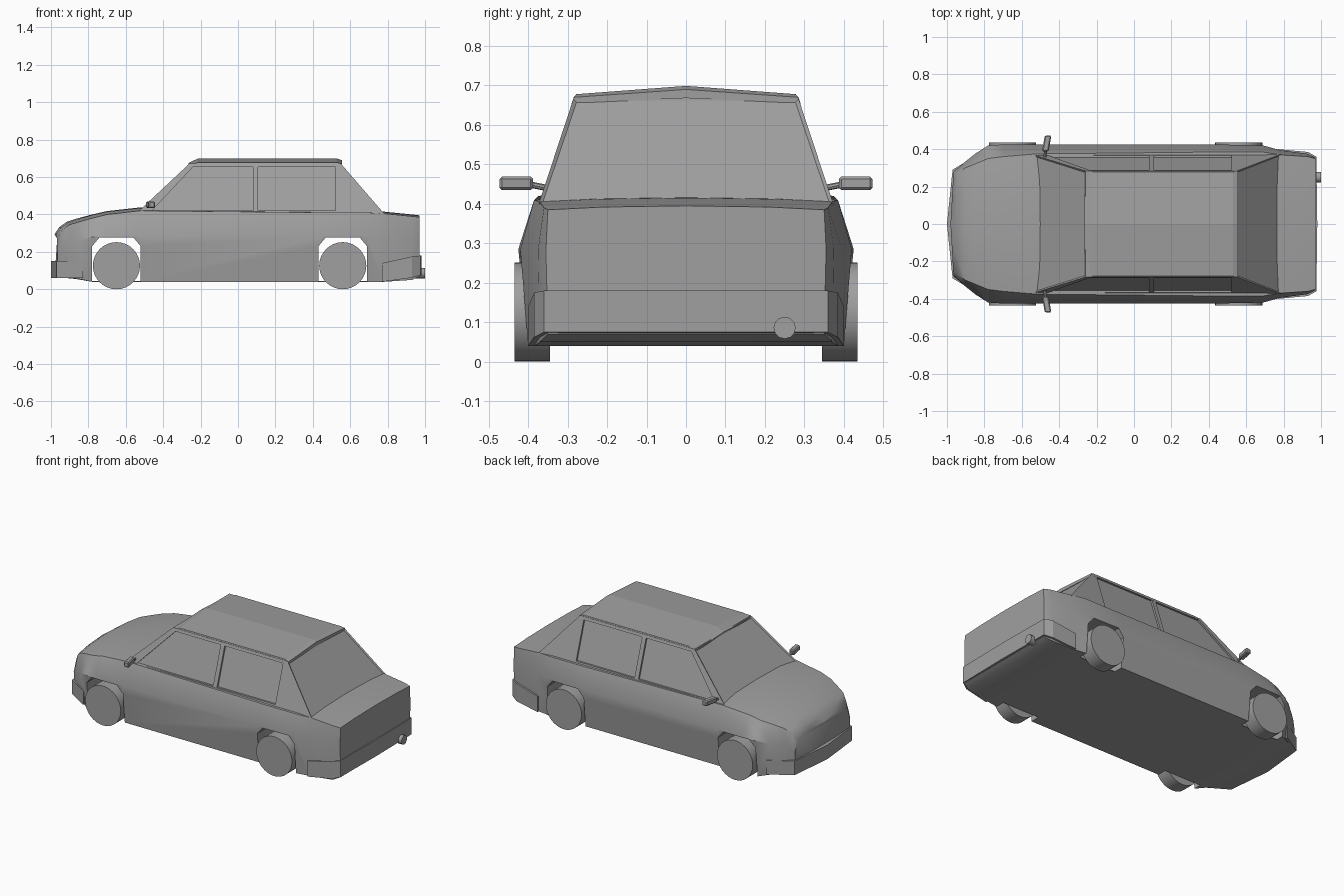
import bpy, bmesh, math
from mathutils import Vector

cube = bpy.data.objects.get("Cube")
if cube:
    bpy.data.objects.remove(cube, do_unlink=True)

grey = bpy.data.materials.new("body_grey")
grey.use_nodes = True
COLOUR = (0.35, 0.35, 0.35, 1)
grey.diffuse_color = COLOUR
grey.node_tree.nodes["Principled BSDF"].inputs["Base Color"].default_value = COLOUR


def finish(name, bm):
    bmesh.ops.recalc_face_normals(bm, faces=bm.faces)
    mesh = bpy.data.meshes.new(name)
    bm.to_mesh(mesh)
    bm.free()
    mesh.materials.append(grey)
    ob = bpy.data.objects.new(name, mesh)
    bpy.context.collection.objects.link(ob)
    return ob


def loft(name, rings):
    """Skin closed rings of equal length and cap both ends."""
    bm = bmesh.new()
    loops = [[bm.verts.new(p) for p in ring] for ring in rings]
    n = len(loops[0])
    for a, b in zip(loops, loops[1:]):
        for i in range(n):
            j = (i + 1) % n
            bm.faces.new((a[i], a[j], b[j], b[i]))
    bm.faces.new(loops[0])
    bm.faces.new(loops[-1])
    return finish(name, bm)


def activate(ob):
    bpy.ops.object.select_all(action='DESELECT')
    ob.select_set(True)
    bpy.context.view_layer.objects.active = ob


def smooth(ob, degrees):
    activate(ob)
    bpy.ops.object.shade_smooth_by_angle(angle=math.radians(degrees))


def cut(ob, cutter):
    cutter.hide_render = True
    mod = ob.modifiers.new("cut", 'BOOLEAN')
    mod.operation, mod.object, mod.solver = 'DIFFERENCE', cutter, 'EXACT'
    activate(ob)
    bpy.ops.object.modifier_apply(modifier=mod.name)
    bpy.data.objects.remove(cutter, do_unlink=True)


def mirrored(half):
    """Complete a left half outline (y first) with its right half."""
    return half + [(-y, z) for y, z in reversed(half) if y > 0]


# Lower body: x, floor z, floor width, waist width, waist z, shoulder width, shoulder z, top z
STATIONS = [
    (-.965, .06, .27, .28, .20, .25, .27, .295),
    (-.94, .06, .29, .30, .24, .27, .315, .332),
    (-.90, .06, .32, .335, .25, .30, .345, .36),
    (-.85, .055, .345, .375, .26, .32, .36, .377),
    (-.78, .04, .39, .42, .28, .35, .38, .40),
    (-.70, .04, .395, .425, .285, .36, .40, .418),
    (-.52, .04, .40, .425, .285, .375, .42, .438),
    (.45, .04, .40, .425, .285, .385, .41, .42),
    (.69, .04, .40, .42, .285, .385, .41, .42),
    (.78, .04, .385, .395, .285, .37, .405, .415),
    (.93, .05, .37, .375, .285, .36, .39, .40),
    (.97, .07, .35, .355, .285, .35, .385, .395),
]
rings = []
for x, zb, wb, wm, zm, ws, zs, zt in STATIONS:
    half = [(0, zb), (wb, zb), (wm, zm), (ws, zs), (ws * .6, zt - .003), (0, zt)]
    bow = .016 if x < -.8 else 0
    rings.append([(x - bow * (1 - abs(y) / wm), y, z) for y, z in mirrored(half)])
body = loft("body", rings)

# Wheel arches: a tunnel above the floor and a notch through each sill
ARCH = [(-.13, .23), (-.09, .278), (.09, .278), (.13, .23)]
AXLES = {"front": -.65, "rear": .56}
for axle in AXLES.values():
    for base, y0, y1 in ((.043, -.6, .6), (-.1, .34, .6), (-.1, -.6, -.34)):
        outline = [(-.13, base)] + ARCH + [(.13, base)]
        cut(body, loft("arch_cutter", [[(axle + x, y, z) for x, z in outline] for y in (y0, y1)]))
smooth(body, 32)


# Cabin with sloping sides
def side_y(z):
    return .37 - (z - .41) * .33


def cabin_ring(x0, x1, z):
    y = side_y(z)
    return [(x0, -y, z), (x1, -y, z), (x1, y, z), (x0, y, z)]


cabin = loft("cabin", [cabin_ring(-.55, .785, .40), cabin_ring(-.26, .55, .672)])

# Side windows, set in slightly
WINDOWS = [
    [(-.46, .42), (-.235, .66), (.08, .66), (.08, .42)],
    [(.108, .42), (.108, .66), (.52, .66), (.52, .42)],
]
for side in (1, -1):
    for outline in WINDOWS:
        cut(cabin, loft("window_cutter", [
            [(x, side * (side_y(z) + d), z) for x, z in outline] for d in (-.012, .1)]))

# Windscreen and rear window, set in slightly
bm = bmesh.new()
bm.from_mesh(cabin.data)
bm.normal_update()
screens = [f for f in bm.faces if abs(f.normal.x) > .5 and f.normal.z > .3 and f.calc_area() > .1]
bmesh.ops.inset_individual(bm, faces=screens, thickness=.012, depth=-.006)
bm.to_mesh(cabin.data)
bm.free()

# Crowned roof panel
roof_rings = []
for x, half in ((-.265, [(0, .668), (.288, .655), (.288, .66), (0, .675)]),
                (-.215, [(0, .668), (.29, .655), (.278, .678), (0, .699)]),
                (.53, [(0, .668), (.29, .655), (.278, .678), (0, .699)]),
                (.555, [(0, .668), (.288, .655), (.285, .67), (0, .69)])):
    roof_rings.append([(x, y, z) for y, z in mirrored(half)])
loft("roof", roof_rings)


# Bumpers: outline points of x, y, lower z, upper z
def bumper(name, half):
    full = half + [(x, -y, a, b) for x, y, a, b in reversed(half) if y > 0]
    return loft(name, [[(x, y, a) for x, y, a, b in full], [(x, y, b) for x, y, a, b in full]])


bumper("front_bumper", [(-.83, .375, .06, .15), (-.97, .29, .06, .15), (-1, 0, .06, .15)])
bumper("rear_bumper", [(.77, .40, .04, .14), (.93, .385, .062, .175),
                       (.975, .36, .075, .18), (.98, 0, .075, .18)])


# Wheels and exhaust
def cylinder(name, centre, radius, depth, axis, sides):
    bm = bmesh.new()
    bmesh.ops.create_cone(bm, cap_ends=True, segments=sides, radius1=radius, radius2=radius, depth=depth)
    turn = Vector((0, 0, 1)).rotation_difference(Vector(axis)).to_matrix()
    bmesh.ops.rotate(bm, verts=bm.verts, matrix=turn)
    bmesh.ops.translate(bm, verts=bm.verts, vec=centre)
    ob = finish(name, bm)
    smooth(ob, 40)
    return ob


for side, label in ((1, "left"), (-1, "right")):
    for end, x in AXLES.items():
        cylinder(f"{end}_{label}_wheel", (x, side * .39, .126), .126, .09, (0, 1, 0), 32)
cylinder("exhaust", (.975, .25, .086), .028, .05, (1, 0, 0), 12)

# Door mirrors on short arms
for side, label in ((1, "left"), (-1, "right")):
    cylinder(f"{label}_mirror_arm", (-.475, side * .37, .444), .008, .06, (.1, side, .2), 8)
    bm = bmesh.new()
    bmesh.ops.create_cube(bm, size=1)
    bmesh.ops.scale(bm, verts=bm.verts, vec=(.035, .085, .034))
    bmesh.ops.bevel(bm, geom=bm.edges[:], offset=.006, segments=1, affect='EDGES')
    for v in bm.verts:
        v.co = (v.co.x + v.co.y * .18 - .467, side * (v.co.y + .43), v.co.z + .452)
    finish(f"{label}_mirror", bm)
